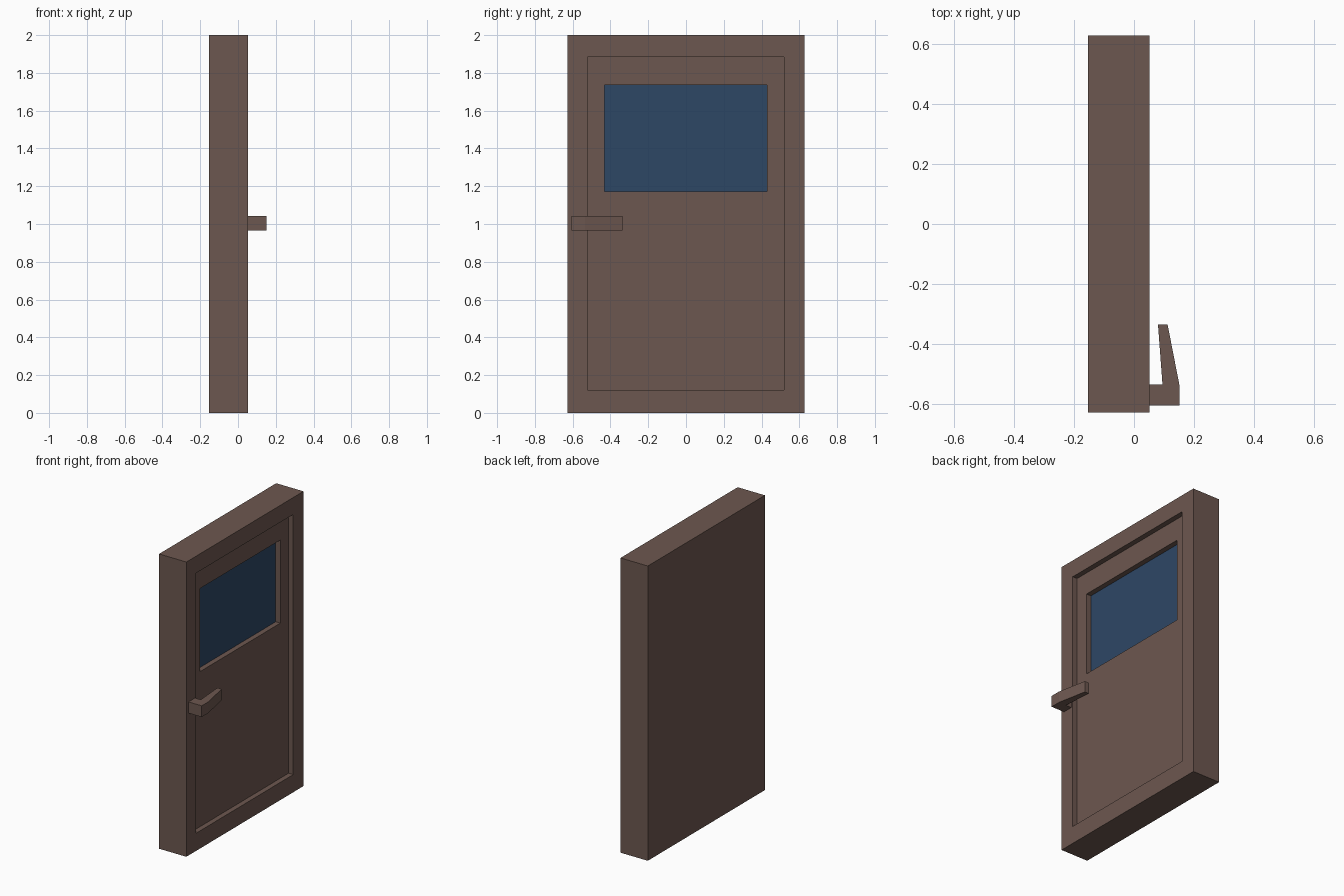
import bpy, bmesh

if "Cube" in bpy.data.objects:
    bpy.data.objects.remove(bpy.data.objects["Cube"])


def material(name, rgb):
    m = bpy.data.materials.new(name)
    m.diffuse_color = (*rgb, 1.0)
    m.use_nodes = True
    m.node_tree.nodes["Principled BSDF"].inputs["Base Color"].default_value = m.diffuse_color
    return m


brown = material("brown_wood", (0.152, 0.096, 0.079))
blue = material("blue_glass", (0.027, 0.063, 0.131))


def finish(name, bm, mats):
    bmesh.ops.recalc_face_normals(bm, faces=bm.faces)
    me = bpy.data.meshes.new(name)
    bm.to_mesh(me)
    bm.free()
    for m in mats:
        me.materials.append(m)
    ob = bpy.data.objects.new(name, me)
    bpy.context.collection.objects.link(ob)
    return ob


# Door: nested rectangles stepping from the back, round the frame, into panel and window
FRONT, PANEL, GLASS, BACK = 0.052, 0.017, -0.018, -0.153
frame = (-0.628, 0.628, 0.0, 2.0)
panel = (-0.522, 0.518, 0.12, 1.885)
window = (-0.432, 0.43, 1.172, 1.736)
steps = [(BACK, frame), (FRONT, frame), (FRONT, panel),
         (PANEL, panel), (PANEL, window), (GLASS, window)]

bm = bmesh.new()
rings = [[bm.verts.new((x, y, z)) for y, z in ((y0, z0), (y1, z0), (y1, z1), (y0, z1))]
         for x, (y0, y1, z0, z1) in steps]
for a, b in zip(rings, rings[1:]):
    for i in range(4):
        j = (i + 1) % 4
        bm.faces.new((a[i], a[j], b[j], b[i]))
bm.faces.new(rings[0])
glass = bm.faces.new(rings[-1])
glass.material_index = 1
finish("door", bm, [brown, blue])

# Handle: plan profile extruded upwards
profile = [(FRONT, -0.605), (0.151, -0.605), (0.151, -0.535), (0.112, -0.335),
           (0.08, -0.335), (0.095, -0.535), (FRONT, -0.535)]
bm = bmesh.new()
base = bm.faces.new([bm.verts.new((x, y, 0.966)) for x, y in profile])
ext = bmesh.ops.extrude_face_region(bm, geom=[base])
top = [g for g in ext["geom"] if isinstance(g, bmesh.types.BMVert)]
bmesh.ops.translate(bm, verts=top, vec=(0, 0, 0.076))
# extrude_face_region removes nothing here unless the base is missing, so keep it closed
edges = [e for e in bm.edges if e.is_boundary]
if edges:
    bmesh.ops.holes_fill(bm, edges=edges, sides=0)
finish("door_handle", bm, [brown])
